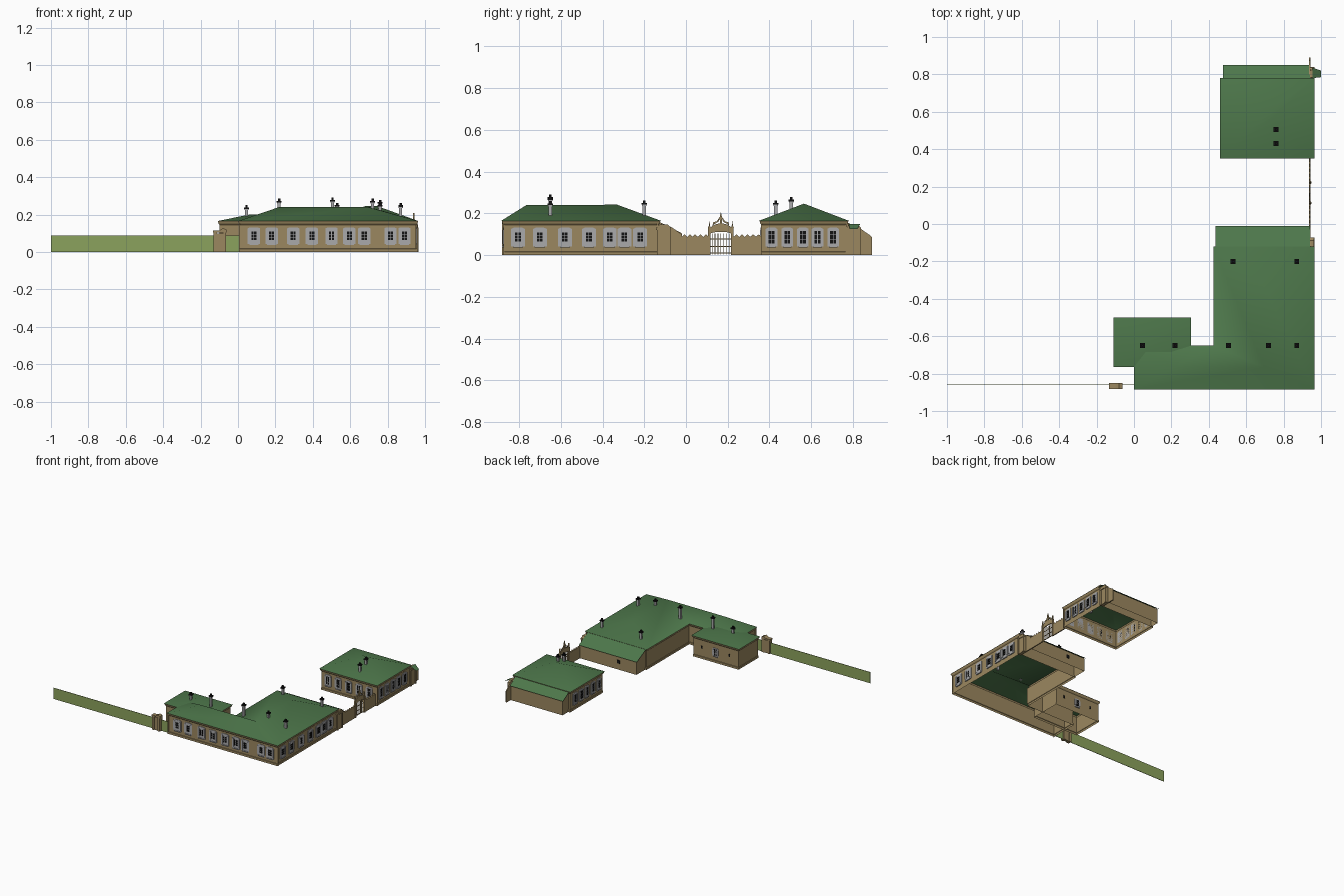
import bpy, bmesh, math
from mathutils import Matrix, Vector

if "Cube" in bpy.data.objects:
    bpy.data.objects.remove(bpy.data.objects["Cube"])


def material(name, rgb):
    m = bpy.data.materials.new(name)
    m.diffuse_color = (*rgb, 1)
    m.use_nodes = True
    m.node_tree.nodes["Principled BSDF"].inputs["Base Color"].default_value = m.diffuse_color
    return m


ROOF = material("roof green", (0.075, 0.185, 0.07))
WALL = material("wall tan", (0.33, 0.245, 0.115))
HEDGE = material("hedge green", (0.26, 0.36, 0.11))
GREY = material("trim grey", (0.40, 0.40, 0.41))
BLACK = material("black", (0.006, 0.006, 0.006))


def finish(bm, name, mat, recalc=True, smooth=False):
    if recalc:
        bmesh.ops.recalc_face_normals(bm, faces=bm.faces)
    me = bpy.data.meshes.new(name)
    bm.to_mesh(me)
    bm.free()
    me.materials.append(mat)
    for p in me.polygons:
        p.use_smooth = smooth
    ob = bpy.data.objects.new(name, me)
    bpy.context.collection.objects.link(ob)
    return ob


def frame(x, y, angle):
    """Local x runs along the wall, local -y points out of it."""
    return Matrix.Translation((x, y, 0)) @ Matrix.Rotation(math.radians(angle), 4, 'Z')


def prism(bm, m, outline, out, back=0.0):
    """Upright outline of (along, z) points, given depth across the wall."""
    a = [bm.verts.new(m @ Vector((u, -out, z))) for u, z in outline]
    b = [bm.verts.new(m @ Vector((u, back, z))) for u, z in outline]
    bm.faces.new(a)
    bm.faces.new(b[::-1])
    for i in range(len(a)):
        j = (i + 1) % len(a)
        bm.faces.new((a[i], b[i], b[j], a[j]))


def rect(u0, u1, z0, z1):
    return [(u0, z0), (u1, z0), (u1, z1), (u0, z1)]


def box(bm, x0, x1, y0, y1, z0, z1):
    prism(bm, frame(0, y0, 0), rect(x0, x1, z0, z1), 0, y1 - y0)


def inset(loop, d):
    """Move every side of a counter-clockwise loop inwards by d."""
    res = []
    for i, p in enumerate(loop):
        p = Vector(p)
        e1 = (p - Vector(loop[i - 1])).normalized()
        e2 = (Vector(loop[(i + 1) % len(loop)]) - p).normalized()
        n1, n2 = Vector((-e1.y, e1.x)), Vector((-e2.y, e2.x))
        res.append(p + (n1 + n2) * d / (1 + n1.dot(n2)))
    return res


def walls(name, loop, profile):
    """Wall shell: profile is a list of (inset, z)."""
    bm = bmesh.new()
    rings = [[bm.verts.new((*p, z)) for p in inset(loop, d)] for d, z in profile]
    for lo, hi in zip(rings, rings[1:]):
        for i in range(len(lo)):
            j = (i + 1) % len(lo)
            bm.faces.new((lo[i], lo[j], hi[j], hi[i]))
    return finish(bm, name, WALL, False)


def roof(name, pts, faces):
    bm = bmesh.new()
    v = [bm.verts.new(p) for p in pts]
    for f in faces:
        bm.faces.new([v[i] for i in f])
    return finish(bm, name, ROOF, False, True)


E = 0.165   # eaves height
CORNICE = [(0.009, 0), (0.009, 0.016), (0.012, 0.018), (0.012, 0.145), (0.006, 0.152), (0.002, E)]


def hip_roof(name, x0, x1, y0, y1, r0, r1, z):
    ym = (y0 + y1) / 2
    roof(name, [(x0, y0, E), (x1, y0, E), (x1, y1, E), (x0, y1, E), (r0, ym, z), (r1, ym, z)],
         [(0, 1, 5, 4), (1, 2, 5), (2, 3, 4, 5), (3, 0, 4)])


# L-shaped main house
main = [(0, -.885), (.965, -.885), (.965, -.12), (.425, -.12), (.425, -.65), (0, -.65)]
walls("main_walls", main, CORNICE)
roof("main_roof", [(x, y, E) for x, y in main] +
     [(.22, -.765, .24), (.695, -.765, .24), (.695, -.33, .242)],
     [(0, 1, 7, 6), (1, 2, 8, 7), (2, 3, 8), (3, 4, 7, 8), (4, 5, 6, 7), (5, 0, 6)])

# rear annex and separate north house
walls("annex_walls", [(-.11, -.765), (.305, -.765), (.305, -.5), (-.11, -.5)], CORNICE)
hip_roof("annex_roof", -.11, .305, -.765, -.5, .06, .14, .2)
walls("north_walls", [(.46, .35), (.965, .35), (.965, .78), (.46, .78)], CORNICE)
hip_roof("north_roof", .46, .965, .35, .78, .685, .74, .247)


# lean-to sheds on the north ends
def lean_to(name, x0, x1, y0, y1, z0, z1):
    bm = bmesh.new()
    for x in (x0 + .01, x1 - .005):
        bm.faces.new([bm.verts.new((x, y, z)) for y, z in
                      ((y0 - .01, 0), (y1 - .01, 0), (y1 - .01, z1), (y0 - .01, z0))])
    bm.faces.new([bm.verts.new((x, y1 - .01, z)) for x, z in
                  ((x1 - .005, 0), (x0 + .01, 0), (x0 + .01, z1), (x1 - .005, z1))])
    finish(bm, name + "_walls", WALL, False)
    roof(name + "_roof", [(x0, y0, z0), (x1, y0, z0), (x1, y1, z1), (x0, y1, z1)], [(0, 1, 2, 3)])


lean_to("main_shed", .435, .94, -.125, -.01, .163, .105)
lean_to("north_shed", .475, .94, .775, .85, .16, .115)

# windows: arched surround, sill and six small panes
trim, panes = bmesh.new(), bmesh.new()


def window(x, y, angle, w=.066, z0=.042, z1=.132, pw=.012, ph=.013):
    m = frame(x, y, angle)
    h = w / 2
    prism(trim, m, [(-h, z0), (h, z0), (h, z1 - .006), (h * .6, z1), (-h * .6, z1), (-h, z1 - .006)], .004)
    prism(trim, m, rect(-h * .75, h * .75, z0 - .004, z0 + .004), .008)
    for s in (-1, 1):   # shutters
        prism(trim, m, rect(s * h * .75 - .007, s * h * .75 + .007, z0 + .012, z1 - .012), .007)
    for i in (-1, 1):
        for k in (-1, 0, 1):
            u, z = i * (pw / 2 + .0015), (z0 + z1) / 2 + k * (ph + .003)
            prism(panes, m, rect(u - pw / 2, u + pw / 2, z - ph / 2, z + ph / 2), .006)


for x in (.085, .18, .295, .395, .5, .595, .675, .815, .89):
    window(x, -.873, 0)
for y in (-.805, -.70, -.58, -.465, -.365, -.295, -.22):
    window(.953, y, 90)
for y in (.41, .485, .56, .63, .705):
    window(.953, y, 90, .056, pw=.017, ph=.018)
    window(.472, y, -90, .056, pw=.017, ph=.018)
for i in range(5):
    window(.53 + i * .09, .362, 0, .056, pw=.017, ph=.018)
window(.1, -.512, 180, .05, .05, .115, .013, .014)
for x in (-.02, .22):
    prism(panes, frame(x, -.512, 180), rect(-.006, .006, .08, .1), .004)
prism(panes, frame(.6, -.02, 180), rect(-.012, .012, .05, .075), .004)
finish(trim, "window_trim", GREY)
finish(panes, "window_panes", BLACK)

# chimneys with dark caps
stacks, caps = bmesh.new(), bmesh.new()
for x, y, z in ((.045, -.65, .25), (.22, -.65, .285), (.505, -.65, .29), (.72, -.65, .285), (.87, -.65, .26),
                (.53, -.2, .262), (.87, -.2, .262), (.76, .43, .262), (.76, .505, .278)):
    box(stacks, x - .008, x + .008, y - .008, y + .008, .165 if z < .27 else .185, z - .02)
    box(stacks, x - .011, x + .011, y - .011, y + .011, z - .026, z - .02)
    box(caps, x - .013, x + .013, y - .013, y + .013, z - .02, z - .012)
    box(caps, x - .006, x + .006, y - .006, y + .006, z - .012, z)
finish(stacks, "chimney_stacks", GREY)
finish(caps, "chimney_caps", BLACK)

# toothed courtyard walls on the east side
fence = bmesh.new()
side = frame(.936, 0, 90)
for y0, y1 in ((-.02, .108), (.228, .362), (.84, .89)):
    n = round((y1 - y0) / .0128)
    top = [(y1 + (y0 - y1) * i / n, .1 if i % 2 else .088) for i in range(n + 1)]
    prism(fence, side, [(y0, 0), (y1, 0)] + top, .008)
for s, y in ((1, -.12), (1, .775)):   # sloping shoulders hiding the sheds
    prism(fence, side, [(y, 0), (y + .1, 0), (y + .1, .1), (y + .05, .135), (y, .155)], .008)
finish(fence, "courtyard_wall", WALL)

# side doorways with stepped caps
door = bmesh.new()
for y in (-.107, .803):
    box(door, .94, .96, y - .03, y + .03, 0, .13)
    box(door, .94, .966, y - .036, y + .036, .12, .132)
    prism(door, frame(.942, y, 90), [(-.034, .132), (.034, .132), (.02, .146), (-.02, .146)], .02)
    for s in (-1, 1):
        box(door, .94, .965, y + s * .027 - .006, y + s * .027 + .006, 0, .12)
finish(door, "side_doorways", WALL)

# small green awning by the north doorway
roof("awning", [(.955, .78, .15), (1.0, .785, .125), (1.0, .82, .125), (.955, .835, .15)], [(0, 1, 2, 3)])

# entrance gate: posts, arch, crown and bars
gate = bmesh.new()
for y in (.112, .222):
    prism(gate, side, rect(y - .006, y + .006, 0, .13), .012)
    prism(gate, side, [(y - .008, .13), (y + .008, .13), (y + .003, .14), (y, .168), (y - .003, .14)], .01)
arc = [math.pi * i / 12 for i in range(13)]
prism(gate, side, [(.167 + .055 * math.cos(a), .118 + .034 * math.sin(a)) for a in arc] +
      [(.167 - .052 * math.cos(a), .100 + .012 * math.sin(a)) for a in arc], .008)
for s in (-1, 1):
    prism(gate, side, [(.167 + s * u, z) for u, z in
                       ((.04, .142), (.036, .158), (.02, .162), (.008, .18), (.002, .185), (.012, .16), (.03, .15))], .006)
prism(gate, side, [(.163, .145), (.171, .145), (.173, .18), (.167, .208), (.161, .18)], .008)
for i in range(7):
    y = .125 + i * .014
    prism(gate, side, rect(y - .0015, y + .0015, .004, .104), .004)
for z in (.008, .04, .075):
    prism(gate, side, rect(.115, .219, z, z + .004), .004)
finish(gate, "entrance_gate", WALL)

# long hedge screen and its gateway
bm = bmesh.new()
box(bm, -1, .012, -.862, -.859, 0, .087)
finish(bm, "hedge_screen", HEDGE)
bm = bmesh.new()
box(bm, -.128, -.066, -.874, -.854, 0, .1)
for x in (-.122, -.072):
    box(bm, x - .009, x + .009, -.882, -.85, 0, .105)
prism(bm, frame(0, -.85, 0), [(-.134, .105), (-.062, .105), (-.062, .12), (-.08, .127), (-.1, .115), (-.134, .115)], .032)
finish(bm, "hedge_gateway", WALL)

# downpipes at the outer corners
bm = bmesh.new()
for x, y in ((.957, -.872), (.957, -.135), (.957, .362), (.957, .768), (.008, -.878)):
    box(bm, x - .003, x + .003, y - .003, y + .003, 0, .16)
finish(bm, "downpipes", WALL)
